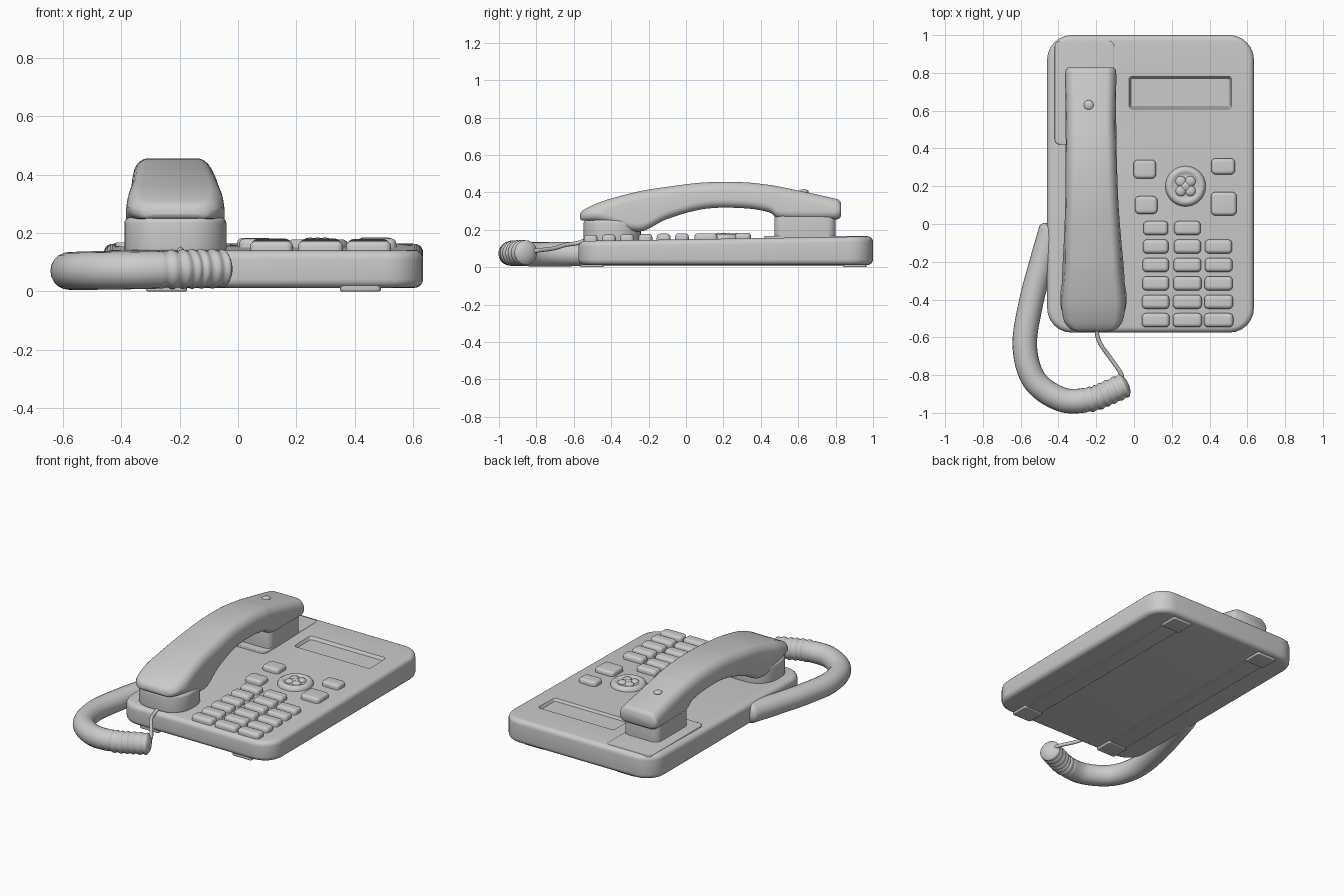
import bpy, bmesh, math
from mathutils import Vector as V

if "Cube" in bpy.data.objects:
    bpy.data.objects.remove(bpy.data.objects["Cube"])

SLOPE = 0.0159


def deck(y):
    """Height of the gently sloping top of the base."""
    return 0.14 + SLOPE * (y + 0.575)


def loft(name, loops, angle=40):
    bm = bmesh.new()
    rings = [[bm.verts.new(p) for p in loop] for loop in loops]
    n = len(rings[0])
    for a, b in zip(rings, rings[1:]):
        for i in range(n):
            j = (i + 1) % n
            bm.faces.new((a[i], a[j], b[j], b[i]))
    bm.faces.new(rings[0][::-1])
    bm.faces.new(rings[-1])
    bmesh.ops.recalc_face_normals(bm, faces=bm.faces)
    me = bpy.data.meshes.new(name)
    bm.to_mesh(me)
    bm.free()
    ob = bpy.data.objects.new(name, me)
    bpy.context.collection.objects.link(ob)
    smooth(ob, angle)
    return ob


def smooth(ob, angle=40):
    bpy.ops.object.select_all(action='DESELECT')
    bpy.context.view_layer.objects.active = ob
    ob.select_set(True)
    bpy.ops.object.shade_smooth_by_angle(angle=math.radians(angle))


def rrect(cx, cy, hx, hy, r, n=7):
    pts = []
    for k, (sx, sy) in enumerate(((1, 1), (-1, 1), (-1, -1), (1, -1))):
        for i in range(n):
            a = math.pi / 2 * (k + i / (n - 1))
            pts.append((cx + sx * (hx - r) + r * math.cos(a),
                        cy + sy * (hy - r) + r * math.sin(a)))
    return pts


def block(name, x0, x1, y0, y1, z0, z1, r, top=0.02, bottom=0.0):
    """Rounded rectangle extruded in z with rounded top and bottom edges."""
    arc = [math.pi / 2 * i / 5 for i in range(6)]
    levels = [(bottom * (1 - math.sin(a)), z0 + bottom * (1 - math.cos(a)))
              for a in arc] if bottom else [(0, z0)]
    levels += [(top * (1 - math.cos(a)), z1 - top * (1 - math.sin(a))) for a in arc]
    loops = []
    for inset, z in levels:
        outline = rrect((x0 + x1) / 2, (y0 + y1) / 2, (x1 - x0) / 2 - inset,
                        (y1 - y0) / 2 - inset, max(r - inset, 0.003))
        loops.append([(x, y, z) for x, y in outline])
    return loft(name, loops)


def spline(keys, steps):
    """Catmull-Rom interpolation of equally long tuples."""
    ks = [keys[0]] + list(keys) + [keys[-1]]
    out = []
    for a, b, c, d in zip(ks, ks[1:], ks[2:], ks[3:]):
        for s in range(steps):
            t = s / steps
            out.append(tuple(0.5 * (2 * q + (r - p) * t + (2 * p - 5 * q + 4 * r - w) * t * t
                                    + (3 * q - p - 3 * r + w) * t ** 3)
                             for p, q, r, w in zip(a, b, c, d)))
    return out + [tuple(keys[-1])]


def tube(name, path, radius, sides=20):
    pts = [V(p) for p in path]
    loops = []
    for i, p in enumerate(pts):
        t = (pts[min(i + 1, len(pts) - 1)] - pts[max(i - 1, 0)]).normalized()
        n = t.cross(V((0, 0, 1))).normalized()
        b = n.cross(t)
        r = radius(i / (len(pts) - 1))
        loops.append([p + r * (n * math.cos(a) + b * math.sin(a))
                      for a in (2 * math.pi * k / sides for k in range(sides))])
    return loft(name, loops, 60)


# Base housing with sloped top
base = block("base", -0.46, 0.635, -0.575, 1.0, 0.012, 0.14, 0.13, 0.03, 0.03)
for v in base.data.vertices:
    if v.co.z > 0.1:
        v.co.z += SLOPE * (v.co.y + 0.575)

# Display recess cut into the base, with sloping walls
cutter = loft("display_cutter", [
    [(x, y, z) for x, y in rrect(0.245, 0.695, 0.262 + g, 0.076 + g, 0.012 + g / 2)]
    for g, z in ((0, 0.143), (0.024, 0.185))])
mod = base.modifiers.new("display", 'BOOLEAN')
mod.operation, mod.solver, mod.object = 'DIFFERENCE', 'EXACT', cutter
bpy.context.view_layer.objects.active = base
bpy.ops.object.modifier_apply(modifier=mod.name)
bpy.data.objects.remove(cutter)
smooth(base, 30)

# Runner feet underneath
for side, x in (("left", -0.245), ("right", 0.42)):
    block("runner_foot_" + side, x - 0.07, x + 0.07, -0.565, -0.44, 0, 0.045, 0.015, 0.008, 0.006)
    block("rear_foot_" + side, x - 0.07, x + 0.07, 0.84, 0.965, 0, 0.045, 0.015, 0.008, 0.006)
    block("runner_" + side, x - 0.06, x + 0.06, -0.5, 0.9, 0.006, 0.04, 0.01, 0.004, 0.003)

# Number keys
columns = [(0.115, 0.066), (0.283, 0.07), (0.448, 0.07)]
for row in range(6):
    y = -0.022 - 0.0975 * row
    for col, (x, hw) in enumerate(columns[:2] if row == 0 else columns):
        hw += 0.0015 * row
        block(f"key_{row}_{col}", x - hw, x + hw, y - 0.037, y + 0.037,
              deck(y) - 0.01, deck(y) + 0.032, 0.022, 0.02)

# Function buttons around the dial
for i, (x, y, hx, hy) in enumerate(((0.057, 0.29, 0.06, 0.05), (0.064, 0.1, 0.06, 0.047),
                                    (0.472, 0.305, 0.063, 0.043), (0.475, 0.107, 0.068, 0.062))):
    block(f"function_button_{i}", x - hx, x + hx, y - hy, y + hy,
          deck(y) - 0.01, deck(y) + 0.03, 0.025, 0.018)

# Round navigation dial with clover pad
DX, DY = 0.273, 0.2
loft("navigation_dial", [
    [(DX + r * math.cos(a), DY + r * math.sin(a), deck(DY) + h)
     for a in (2 * math.pi * k / 40 for k in range(40))]
    for r, h in ((0.108, -0.01), (0.106, 0.006), (0.1, 0.019), (0.088, 0.026),
                 (0.075, 0.025), (0.067, 0.019), (0.06, 0.018))])
offsets = [(0, 0)] + [(0.036 * math.cos(a), 0.036 * math.sin(a))
                      for a in (math.pi / 4 + k * math.pi / 2 for k in range(4))]


def dome(name, x, y, z, r, h):
    bpy.ops.mesh.primitive_uv_sphere_add(segments=20, ring_count=12, radius=1, location=(x, y, z))
    ob = bpy.context.object
    ob.name = name
    ob.scale = (r, r, h)
    bpy.ops.object.shade_smooth()
    return ob


for i, (ox, oy) in enumerate(offsets):
    dome(f"dial_pad_{i}", DX + ox, DY + oy, deck(DY) + 0.016, 0.028, 0.016)

# Handset shell: y, underside z, top z, half width, centre x
stations = [(-0.568, 0.262, 0.29, 0.085, -0.215), (-0.555, 0.25, 0.308, 0.125, -0.215),
            (-0.51, 0.248, 0.333, 0.16, -0.215), (-0.42, 0.235, 0.368, 0.174, -0.215),
            (-0.25, 0.19, 0.412, 0.168, -0.216), (-0.1, 0.258, 0.436, 0.157, -0.219),
            (0.1, 0.312, 0.459, 0.145, -0.223), (0.3, 0.316, 0.46, 0.14, -0.226),
            (0.44, 0.295, 0.446, 0.138, -0.227), (0.5, 0.26, 0.436, 0.138, -0.228),
            (0.65, 0.255, 0.405, 0.138, -0.229), (0.78, 0.255, 0.376, 0.139, -0.229),
            (0.815, 0.258, 0.366, 0.136, -0.229), (0.828, 0.272, 0.352, 0.124, -0.229)]
loops = []
for y, zb, zt, hw, cx in spline(stations, 5):
    hz = (zt - zb) / 2
    outline = rrect(cx, zb + hz, hw, hz, min(0.045, hz * 0.9))
    # the sides lean in toward a slightly crowned top
    loops.append([(cx + (x - cx) * (1 - 0.6 * max(0, z - zb)), y,
                   z - (0.012 * ((x - cx) / hw) ** 2 if z > zb + hz else 0))
                  for x, z in outline])
loft("handset_grip", loops, 50)

# Mouthpiece and earpiece resting on the base
block("mouthpiece", -0.39, -0.04, -0.548, -0.24, 0.135, 0.255, 0.13, 0.022, 0.012)
block("earpiece", -0.355, -0.103, 0.472, 0.8, 0.14, 0.29, 0.045, 0.01, 0.01)
dome("handset_indicator", -0.24, 0.63, 0.405, 0.026, 0.012)

# Raised cradle area below the handset
block("cradle_deck", -0.42, -0.105, 0.42, 0.97, 0.14, 0.168, 0.03, 0.005)

# Coiled cord as a thick smooth tube, ribbed near its free end
cord = spline([(-0.43, 0.0, 0.075), (-0.488, -0.2, 0.073), (-0.548, -0.43, 0.071),
               (-0.578, -0.65, 0.07), (-0.525, -0.83, 0.07), (-0.38, -0.93, 0.072),
               (-0.23, -0.928, 0.075), (-0.13, -0.89, 0.077), (-0.03, -0.845, 0.078)], 18)


def cord_radius(t):
    end = min(t / 0.03, (1 - t) / 0.05, 1)
    rib = 0.0035 * math.cos(t * 150) if t > 0.72 else 0
    return max(0.012, (0.065 + rib) * math.sqrt(max(0, 1 - (1 - end) ** 2)))


tube("coiled_cord", cord, cord_radius)

# Thin lead from the cord to the handset
lead = spline([(-0.06, -0.84, 0.08), (-0.07, -0.79, 0.09), (-0.125, -0.71, 0.1),
               (-0.175, -0.64, 0.12), (-0.195, -0.585, 0.128), (-0.197, -0.52, 0.15)], 8)
tube("thin_lead", lead, lambda t: 0.011, 12)
